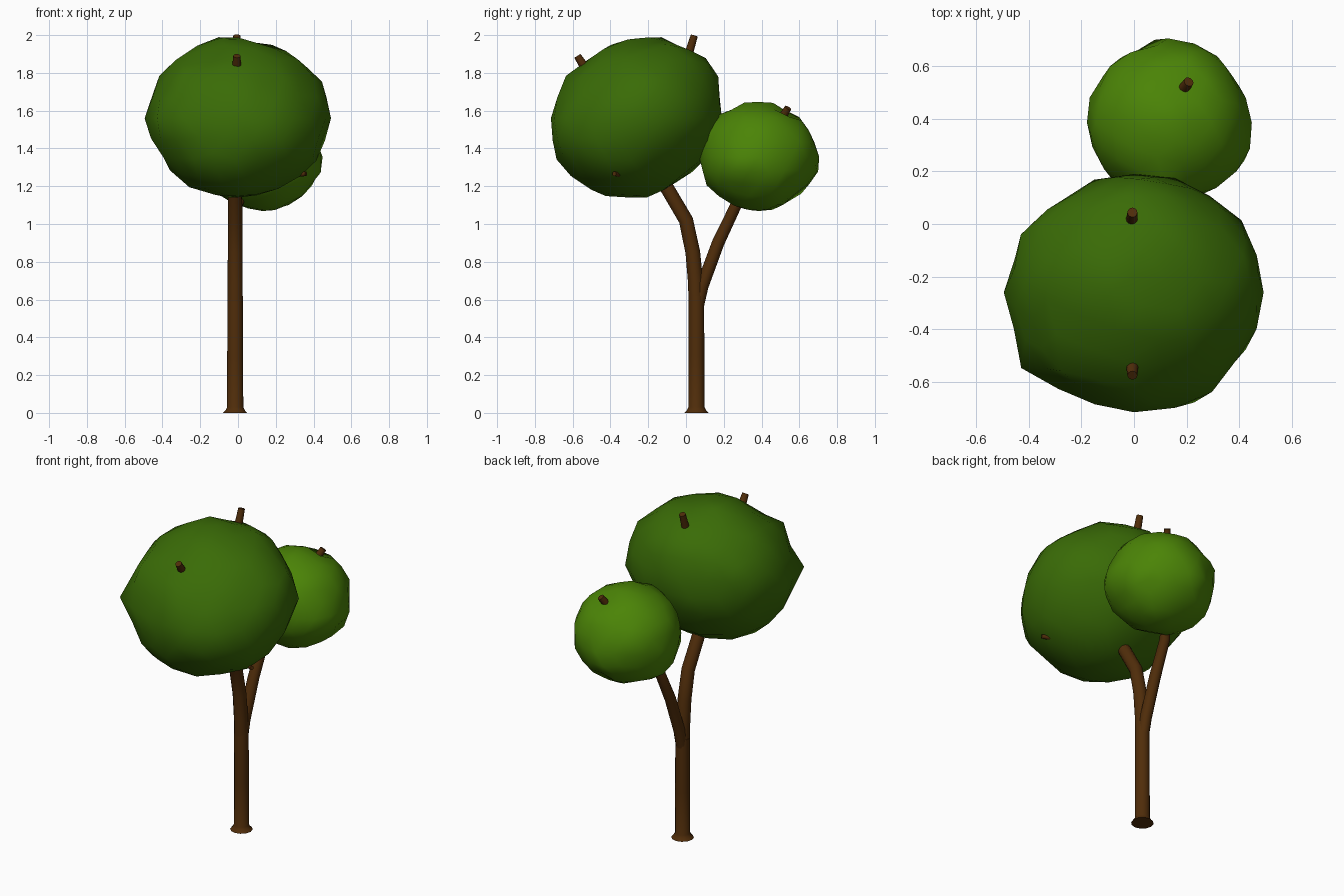
import bpy, math
from mathutils import Vector, noise

if "Cube" in bpy.data.objects:
    bpy.data.objects.remove(bpy.data.objects["Cube"])


def material(name, rgb):
    m = bpy.data.materials.new(name)
    m.diffuse_color = (*rgb, 1)
    m.use_nodes = True
    m.node_tree.nodes["Principled BSDF"].inputs["Base Color"].default_value = m.diffuse_color
    return m


BARK = material("bark", (0.08, 0.026, 0.003))
DARK_LEAF = material("dark_leaf", (0.042, 0.148, 0.002))
LIGHT_LEAF = material("light_leaf", (0.07, 0.23, 0.002))


def finish(ob, mat, angle):
    ob.data.materials.clear()
    ob.data.materials.append(mat)
    bpy.ops.object.select_all(action='DESELECT')
    ob.select_set(True)
    bpy.context.view_layer.objects.active = ob
    bpy.ops.object.shade_smooth_by_angle(angle=math.radians(angle))


def limb(name, points):
    """Round tapered tube through (x, y, z, radius) points."""
    cu = bpy.data.curves.new(name, 'CURVE')
    cu.dimensions = '3D'
    cu.bevel_depth = 1
    cu.bevel_resolution = 4
    cu.use_fill_caps = True
    sp = cu.splines.new('POLY')
    sp.points.add(len(points) - 1)
    for p, (x, y, z, r) in zip(sp.points, points):
        p.co = (x, y, z, 1)
        p.radius = r
    ob = bpy.data.objects.new(name, cu)
    bpy.context.collection.objects.link(ob)
    bpy.ops.object.select_all(action='DESELECT')
    ob.select_set(True)
    bpy.context.view_layer.objects.active = ob
    bpy.ops.object.convert(target='MESH')
    finish(bpy.context.object, BARK, 50)


def foliage(name, centre, radii, shear, bumps, mat, seed):
    """Lumpy ball: sheared ellipsoid pulled out towards the bump points."""
    bpy.ops.mesh.primitive_ico_sphere_add(subdivisions=3, radius=1)
    ob = bpy.context.object
    ob.name = name
    c = Vector(centre)
    for v in ob.data.vertices:
        n = v.co.normalized()
        p = Vector([a * b for a, b in zip(n, radii)])
        p.y += shear * p.z
        d = p.normalized()
        lumps = noise.noise(n * 2.6 + Vector((seed, 0, 0)))
        fine = noise.noise(n * 5 + Vector((0, seed, 0)))
        length = p.length * (1 + 0.04 * lumps + 0.06 * fine)
        for target, width in bumps:
            t = Vector(target) - c
            w = math.exp(-(d.angle(t) / width) ** 2)
            length += (t.length - length) * w
        v.co = c + d * length
    finish(ob, mat, 40)


# Trunk with a flared foot
X = -0.015
limb("trunk", [(X, .055, 0, .064), (X, .055, .012, .052), (X, .055, .03, .043),
               (X, .055, .3, .042), (X, .055, .62, .041)])

# Front fork, leading into the large crown
limb("front_fork", [(X, .055, .56, .04), (X, .05, .7, .04), (X, .036, .85, .039),
                    (X, 0, 1.02, .038), (X, -.1, 1.19, .037), (X, -.18, 1.35, .033)])
limb("crown_top_twig", [(X, -.15, 1.3, .032), (-.01, -.06, 1.6, .028),
                        (-.008, .02, 1.92, .022), (-.006, .044, 1.998, .019)])
limb("crown_front_twig", [(X, -.16, 1.3, .032), (-.01, -.33, 1.56, .03),
                          (-.007, -.53, 1.82, .025), (-.006, -.575, 1.89, .019)])
limb("crown_side_twig", [(X, -.12, 1.22, .025), (.15, -.26, 1.25, .02),
                         (.36, -.38, 1.266, .012)])

# Rear fork, leading into the small crown
limb("rear_fork", [(X, .055, .54, .034), (X, .085, .67, .034), (-.012, .17, .9, .033),
                   (-.005, .265, 1.1, .03), (.07, .36, 1.3, .027),
                   (.175, .495, 1.54, .023), (.208, .54, 1.615, .019)])

# Large dark crown
foliage("large_crown", (0, -.26, 1.56), (.482, .445, .422), .14,
        [((-.42, -.585, 1.54), .16), ((0, .16, 1.83), .25), ((-.15, -.15, 1.99), .2),
         ((.24, -.695, 1.5), .22), ((-.41, -.25, 1.8), .2), ((0, .19, 1.65), .25),
         ((0, -.715, 1.55), .22), ((0, -.69, 1.35), .2), ((.49, -.25, 1.62), .25),
         ((-.25, .1, 1.6), .22), ((-.495, -.24, 1.57), .2), ((0, -.25, 1.135), .35),
         ((0, -.68, 1.73), .2), ((.28, -.25, 1.9), .2), ((.4, .03, 1.58), .2),
         ((-.31, -.55, 1.77), .2)],
        DARK_LEAF, 3.7)

# Small light crown
foliage("small_crown", (.13, .385, 1.355), (.31, .305, .285), 0,
        [((.11, .72, 1.3), .2), ((.31, .64, 1.45), .2), ((.12, .46, 1.65), .22),
         ((.44, .27, 1.3), .25), ((.12, .1, 1.54), .22), ((.12, .625, 1.54), .16),
         ((.19, .5, 1.575), .15), ((.1, .066, 1.4), .22), ((.12, .1, 1.22), .2)],
        LIGHT_LEAF, 9.1)
